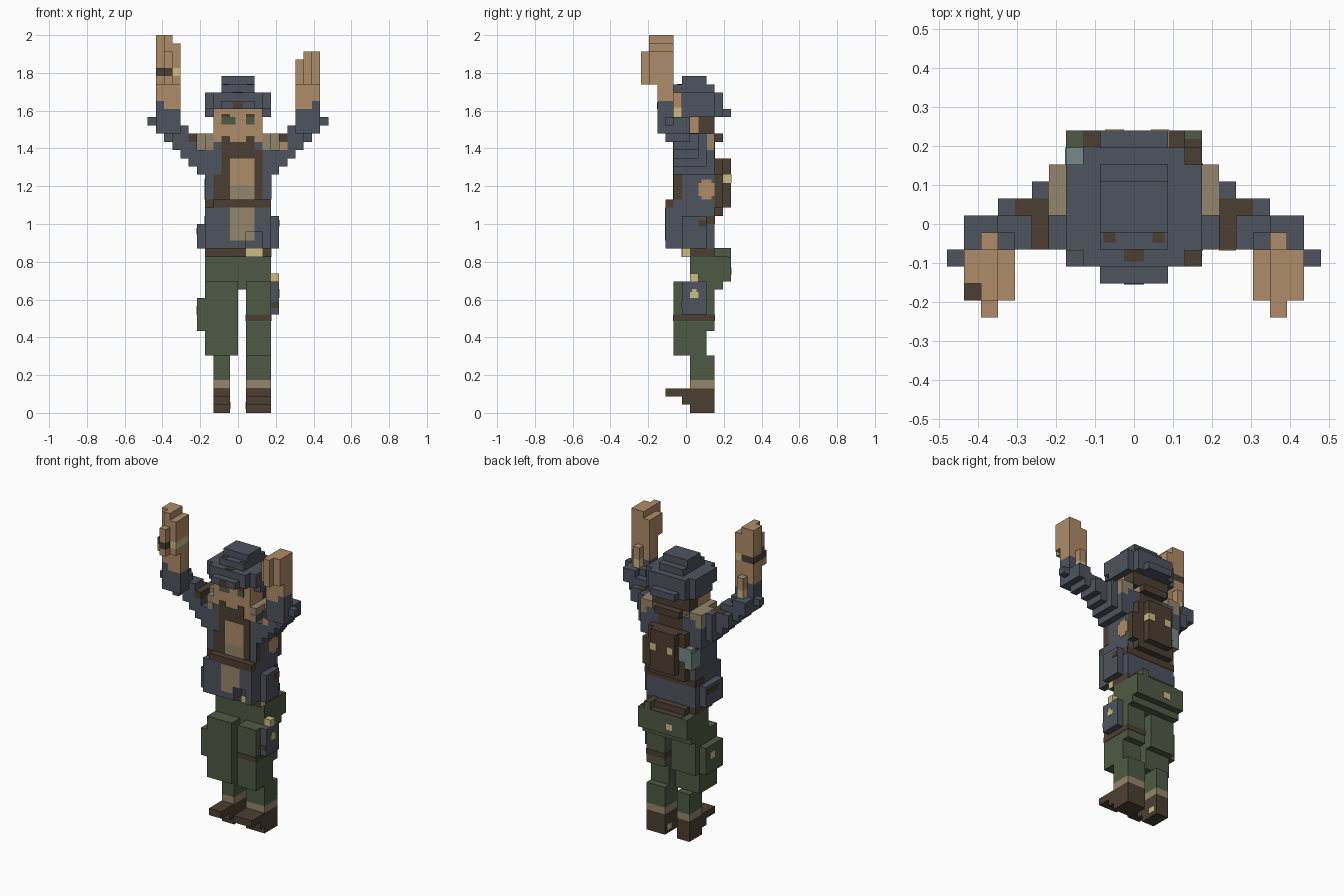
import bpy, bmesh

if "Cube" in bpy.data.objects:
    bpy.data.objects.remove(bpy.data.objects["Cube"], do_unlink=True)

U = 1 / 23  # edge of one block


def material(name, rgb):
    def lin(c):
        c /= 255
        return c / 12.92 if c <= 0.04045 else ((c + 0.055) / 1.055) ** 2.4
    col = tuple(lin(c) for c in rgb) + (1.0,)
    m = bpy.data.materials.new(name)
    m.use_nodes = True
    m.diffuse_color = col
    m.node_tree.nodes["Principled BSDF"].inputs["Base Color"].default_value = col
    return m


BLUE = material("slate blue cloth", (78, 83, 94))
GREEN = material("olive green cloth", (79, 90, 67))
BROWN = material("dark brown leather", (75, 63, 49))
SKIN = material("skin", (175, 140, 104))
TAN = material("tan cloth", (148, 134, 109))
YELLOW = material("pale brass", (204, 188, 133))
TEAL = material("grey teal", (119, 138, 135))


def part(name, mat, *boxes):
    """One object from boxes (x0, x1, y0, y1, z0, z1) in blocks; y counts from the front."""
    bm = bmesh.new()
    for x0, x1, y0, y1, z0, z1 in boxes:
        v = bmesh.ops.create_cube(bm, size=1)["verts"]
        for p in v:
            p.co.x = (x0 if p.co.x < 0 else x1) * U
            p.co.y = ((y0 if p.co.y < 0 else y1) - 5.5) * U
            p.co.z = (z0 if p.co.z < 0 else z1) * U
    me = bpy.data.meshes.new(name)
    bm.to_mesh(me)
    bm.free()
    me.materials.append(mat)
    ob = bpy.data.objects.new(name, me)
    bpy.context.collection.objects.link(ob)
    return ob


def flip(b):
    return (-b[1], -b[0]) + tuple(b[2:])


def pair(name, mat, *boxes):
    """A left part and its mirrored right part."""
    part("left_" + name, mat, *boxes)
    part("right_" + name, mat, *[flip(b) for b in boxes])


E = 0.06  # thickness of painted plates, in blocks

# Boots and lower legs
for side, x0, x1 in (("right", -3, -1), ("left", 1, 4)):
    part(side + "_boot", BROWN, (x0, x1, 6, 9, 0, 3), (x0, x1, 5, 6, 1, 3),
         (x0, x1, 3, 5, 2, 3))
    part(side + "_boot_cuff", TAN, (x0, x1, 6, 9, 3, 4))
    part(side + "_shin", GREEN, (x0, x1, 6, 9, 4, 7))
pair("boot_stud", YELLOW, (1 - E, 1, 7.5, 8.5, 0.5, 1.3))

# Thighs
part("right_thigh", GREEN, (-4, 0, 4, 8, 7, 10), (-4, 0, 4, 9, 10, 16))
part("right_thigh_pocket", GREEN, (-5, -4, 4, 8, 10, 14))
part("right_pocket_button", YELLOW, (-5 - E, -5, 6, 7, 12, 13))
part("left_thigh", GREEN, (1, 4, 4, 8, 7, 10), (1, 4, 4, 9, 10, 16))
part("left_thigh_strap", BROWN, (1 - E, 4 + E, 4 - E, 9 + E, 11.2, 12))
part("hip_pouch", BLUE, (4, 5, 5, 8, 12, 16))
part("hip_pouch_trim", BROWN, (4, 5, 5 - E, 5, 12.8, 13.5))
part("hip_pouch_buckle", YELLOW, (4, 5, 6, 7, 16, 17), (5, 5 + E, 6, 7, 14, 14.7),
     (5, 5 + E, 6.25, 6.75, 14.7, 15.1))

# Hips, seat and belt
part("hips", GREEN, (-4, 4, 6, 9, 16, 19), (-3, 3, 6, 9, 15, 16))
part("seat", GREEN, (-4, 4, 9, 10, 15, 19), (-4, 4, 10, 11, 16, 19), (2, 3, 9, 11, 19, 20))
part("seat_button", YELLOW, (-1.6, -0.6, 11, 11 + E, 16.8, 17.7))
part("belt", BROWN, (-4, 4, 5, 9, 19, 20), (-3, 2, 9, 10, 19, 20),
     (2, 3, 9, 11, 20, 20 + E), (3, 4, 9, 10.5, 19, 19 + E), (-3, 2, 10, 11, 19, 19 + E))
part("belt_buckle", YELLOW, (1, 3, 5 - E, 5, 19, 20), (4, 4 + E, 5, 6, 19, 20))

# Jacket, cut up at the buckle
part("jacket", BLUE, (-4, 4, 3, 9, 22, 25), (-4, 1, 3, 9, 20, 22), (1, 3, 5, 9, 20, 22),
     (3, 4, 3, 9, 20, 22), (-4, 4, 4, 9, 25, 33))
part("jacket_belt", BROWN, (-3, 4, 3, 4, 25, 26), (-4, -3, 4 - E, 4, 25, 26))
part("jacket_back_belt", BROWN, (-4, 4, 9, 9 + E, 23, 24), (4, 4 + E, 7, 9, 23, 24),
     (-4 - E, -4, 7, 9, 23, 24))
part("right_jacket_pouch", BLUE, (-5, -4, 4, 8, 20, 23))
part("right_pouch_flap", BROWN, (-5 - E, -5, 5, 7.5, 21.7, 22.5))
part("left_jacket_pouch", BLUE, (4, 5, 5, 8, 20, 24))
part("left_pouch_flap", BROWN, (5, 5 + E, 7, 8, 22.7, 23.5))
part("shirt_lower", TAN, (-1, 2, 3 - E, 3, 22, 25), (-1, 1, 3 - E, 3, 21, 22),
     (1, 2, 5 - E, 5, 21, 22))
part("shirt_upper", TAN, (-1, 2, 4 - E, 4, 26, 27.7))
part("bare_chest", SKIN, (-1, 2, 4 - E, 4, 27.7, 31))
part("vest", BROWN, (-3, -1, 4 - E, 4, 26, 29), (-2, -1, 4 - E, 4, 29, 32),
     (2, 3, 4 - E, 4, 26, 32))
part("side_strap", BROWN, (4, 4 + E, 4, 5, 26, 29))
part("side_patch", SKIN, (4, 4 + E, 7, 9, 26.4, 28), (4, 4 + E, 7.4, 8.6, 26, 28.4))

# Shoulders and arms
pair("shoulder", BLUE, (4, 5, 4, 9, 29, 32), (5, 6, 4, 8, 30, 33), (5, 6, 7, 8, 33, 34))
pair("shoulder_strap", TAN, (3, 4, 4, 9, 33, 34), (4, 5, 6, 9, 32, 34),
     (3, 4, 4 - E, 4, 32, 33))
pair("shoulder_pad", BROWN, (5, 6, 4, 7, 33, 34), (6, 7, 6, 7, 34, 34 + E))
part("left_shoulder_patch", SKIN, (5, 6, 4 - E, 4, 32, 33))
pair("upper_arm", BLUE, (6, 7, 4, 6, 31, 35), (6, 7, 6, 7, 31, 34), (7, 8, 4, 6, 32, 35),
     (7, 8, 6, 7, 32, 34), (8, 9, 3, 6, 33, 36), (9, 10, 3, 6, 34, 36),
     (10, 11, 3, 4, 35, 36))
pair("forearm_sleeve", BLUE, (7, 10, 2, 4, 34, 37), (7, 8, 3, 5, 35, 36),
     (9, 10, 2, 4, 37, 38))
pair("palm", SKIN, (7, 9, 2, 4, 37, 41), (9, 10, 2, 4, 38, 41),
     (8, 9, 4, 5, 37.2, 39), (7, 10, 1, 2, 40, 41), (8, 9, 0, 1, 40, 41))
part("left_fingers", SKIN, (8, 10, 1, 4, 41, 44), (7, 8, 1, 4, 41, 43), (8, 9, 0, 1, 41, 44))
part("right_fingers", SKIN, (-9, -8, 1, 4, 42, 46), (-10, -9, 2, 4, 42, 46),
     (-8, -7, 1, 4, 42, 45), (-9, -8, 0, 1, 42, 44))
part("right_hand_band", BROWN, (-10, -8, 1, 4, 41, 42), (-9, -8, 0, 1, 41, 42))
part("right_hand_ring", YELLOW, (-8, -7, 1, 4, 41, 42))
pair("cuff_button", YELLOW, (8, 9, 4, 5, 36, 37.2))

# Head
part("head", SKIN, (-3, 3, 4, 7, 31, 37))
part("hair", BROWN, (-3, 3, 7, 9, 34, 37))
part("nape", SKIN, (-2, 2, 7, 9, 31, 34))
part("beard", BROWN, (-2, 2, 4 - E, 4, 31, 33), (-2, -1, 4 - E, 4, 33, 33.7),
     (1, 2, 4 - E, 4, 33, 33.7))
part("eyes", GREEN, (-2, -0.3, 4 - E, 4, 35.1, 36), (1, 2, 4 - E, 4, 35.1, 36))
part("eyebrows", BROWN, (-2, -1, 4 - E, 4, 36, 36.4), (1, 2, 4 - E, 4, 36, 36.4))

# Hat
part("hat_brim", BLUE, (-4, 4, 4, 9, 37, 39), (-3, 3, 3, 4, 37, 39),
     (-2, 2, 2, 3, 37, 38), (-3, 3, 9, 10, 36, 39), (-2, 2, 10, 11, 36, 37),
     (-4, -3, 5, 9, 36, 37), (3, 4, 5, 9, 36, 37))
part("hat_crown", BLUE, (-2, 2, 4, 9, 39, 40), (-2, 2, 5, 8, 40, 41))
part("hat_badges", BROWN, (-0.6, 0.6, 3.3, 4, 39, 39 + E), (-0.6, 0.6, 2 - E, 2, 37, 37.8),
     (-1.8, -1.1, 4.4, 5, 40, 40 + E), (1.1, 1.8, 4.4, 5, 40, 40 + E))

# Backpack with neck roll and blanket
part("backpack", BROWN, (-3, 3, 9, 10, 24, 31), (-2, 2, 10, 11, 25, 31),
     (3, 4, 9, 10, 25, 29))
part("backpack_harness", BROWN, (-2, 2, 9, 9 + E, 31, 33))
part("neck_roll", BROWN, (-2, 2, 9, 10, 33, 34))
part("backpack_buckles", YELLOW, (-1.7, -0.8, 11, 11 + E, 28, 29),
     (1, 2 + E, 11, 11 + E, 28, 29), (2, 2 + E, 10, 11, 28, 29))
part("blanket_roll", TEAL, (-4, -3, 9, 10, 26, 29), (-4 - E, -4, 8, 10, 26, 28.5),
     (-3, -2, 10, 10 + E, 27, 29))
